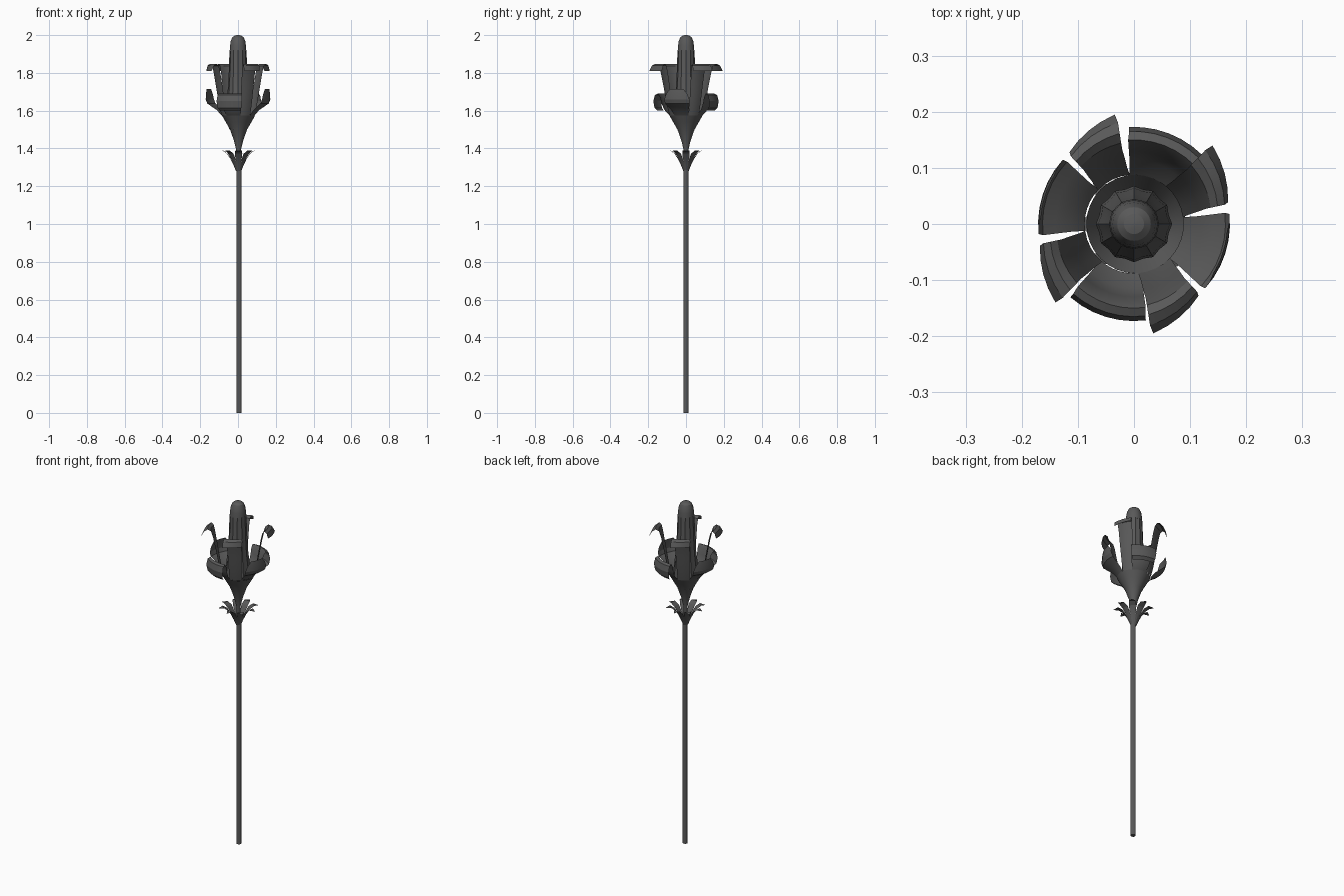
import bpy, bmesh
from math import cos, sin, radians, pi

if "Cube" in bpy.data.objects:
    bpy.data.objects.remove(bpy.data.objects["Cube"])

iron = bpy.data.materials.new("dark_iron")
iron.diffuse_color = (0.1, 0.1, 0.1, 1)
iron.use_nodes = True
iron.node_tree.nodes["Principled BSDF"].inputs["Base Color"].default_value = iron.diffuse_color


def finish(name, bm):
    me = bpy.data.meshes.new(name)
    bm.to_mesh(me)
    bm.free()
    me.materials.append(iron)
    ob = bpy.data.objects.new(name, me)
    bpy.context.collection.objects.link(ob)
    return ob


def lathe(name, profile, n, flute=0.0, caps=True, x0=0.0):
    """Revolve (r, z) points, optionally with alternating fluted radii."""
    bm = bmesh.new()
    rings = []
    for r, z in profile:
        ring = []
        for i in range(n):
            a = 2 * pi * i / n
            q = r * (1 - flute * (i % 2))
            ring.append(bm.verts.new((x0 + q * cos(a), q * sin(a), z)))
        rings.append(ring)
    for lo, hi in zip(rings, rings[1:]):
        for i in range(n):
            j = (i + 1) % n
            bm.faces.new((lo[i], lo[j], hi[j], hi[i]))
    if caps:
        bm.faces.new(rings[0][::-1])
        bm.faces.new(rings[-1])
    return finish(name, bm)


def petal(name, centre, profile, cols=6, skew=0.0, x0=0.0):
    """Bent strip around the axis from (r, z, half angle); skew pulls one tip corner out."""
    bm = bmesh.new()
    rows = []
    last = len(profile) - 1
    for k, (r, z, half) in enumerate(profile):
        row = []
        for i in range(cols + 1):
            t = 2 * i / cols - 1
            a = radians(centre + t * half)
            q = r * (1 + skew * t * (k / last) ** 2)
            row.append(bm.verts.new((x0 + q * cos(a), q * sin(a), z)))
        rows.append(row)
    for lo, hi in zip(rows, rows[1:]):
        for i in range(cols):
            bm.faces.new((lo[i], lo[i + 1], hi[i + 1], hi[i]))
    return finish(name, bm)


# Stem, standing very slightly off the flower's centre
OFF = 0.006
lathe("stem", [(0.0135, 0), (0.0135, 1.3)], 12, x0=OFF)

# Leaf collar under the flower
leaf = [(0.014, 1.28, 23), (0.026, 1.31, 23), (0.043, 1.345, 22),
        (0.061, 1.372, 19), (0.083, 1.388, 12), (0.106, 1.383, 1)]
for i in range(8):
    petal(f"collar_leaf_{i}", 45 * i, leaf, 2, x0=OFF * 0.5)

# Open flower cup
lathe("cup", [(0.012, 1.29), (0.011, 1.385), (0.024, 1.44), (0.045, 1.5),
              (0.068, 1.54), (0.088, 1.575)], 32, caps=False, x0=OFF * 0.5)

# Four tall petals with flared tips
tall = [(0.088, 1.575, 21), (0.102, 1.63, 19), (0.118, 1.72, 18), (0.133, 1.80, 17),
        (0.143, 1.836, 17), (0.158, 1.848, 17), (0.174, 1.838, 17), (0.185, 1.81, 16)]
for i in range(4):
    petal(f"tall_petal_{i}", (29, 116, 209, 296)[i], tall, 4, 0.07 if i % 2 == 0 else -0.07)

# Four short petals: two rolled over, two cupped upward
rolled = [(0.088, 1.575, 26), (0.115, 1.605, 25), (0.13, 1.64, 25), (0.137, 1.67, 25),
          (0.15, 1.69, 25), (0.165, 1.683, 24), (0.173, 1.65, 24), (0.167, 1.615, 23),
          (0.152, 1.6, 22)]
cupped = [(0.088, 1.575, 26), (0.112, 1.603, 25), (0.14, 1.622, 25), (0.163, 1.638, 25),
          (0.171, 1.66, 24), (0.17, 1.69, 20), (0.166, 1.715, 13)]
for i in range(4):
    petal(f"short_petal_{i}", (69, 162, 253, 342)[i], rolled if i % 2 == 0 else cupped, 6)

# Fluted central bud with a domed tip
lathe("bud", [(0.045, 1.5), (0.068, 1.57), (0.064, 1.63), (0.055, 1.7), (0.049, 1.8),
              (0.045, 1.92)], 24, flute=0.06)
lathe("bud_tip", [(0.044, 1.915), (0.042, 1.945), (0.038, 1.97), (0.03, 1.988),
                  (0.018, 1.997), (0.005, 2.0)], 24)

# Smooth shading with sharp edges kept
bpy.ops.object.select_all(action='SELECT')
bpy.context.view_layer.objects.active = bpy.data.objects["stem"]
bpy.ops.object.shade_smooth_by_angle(angle=radians(20))
